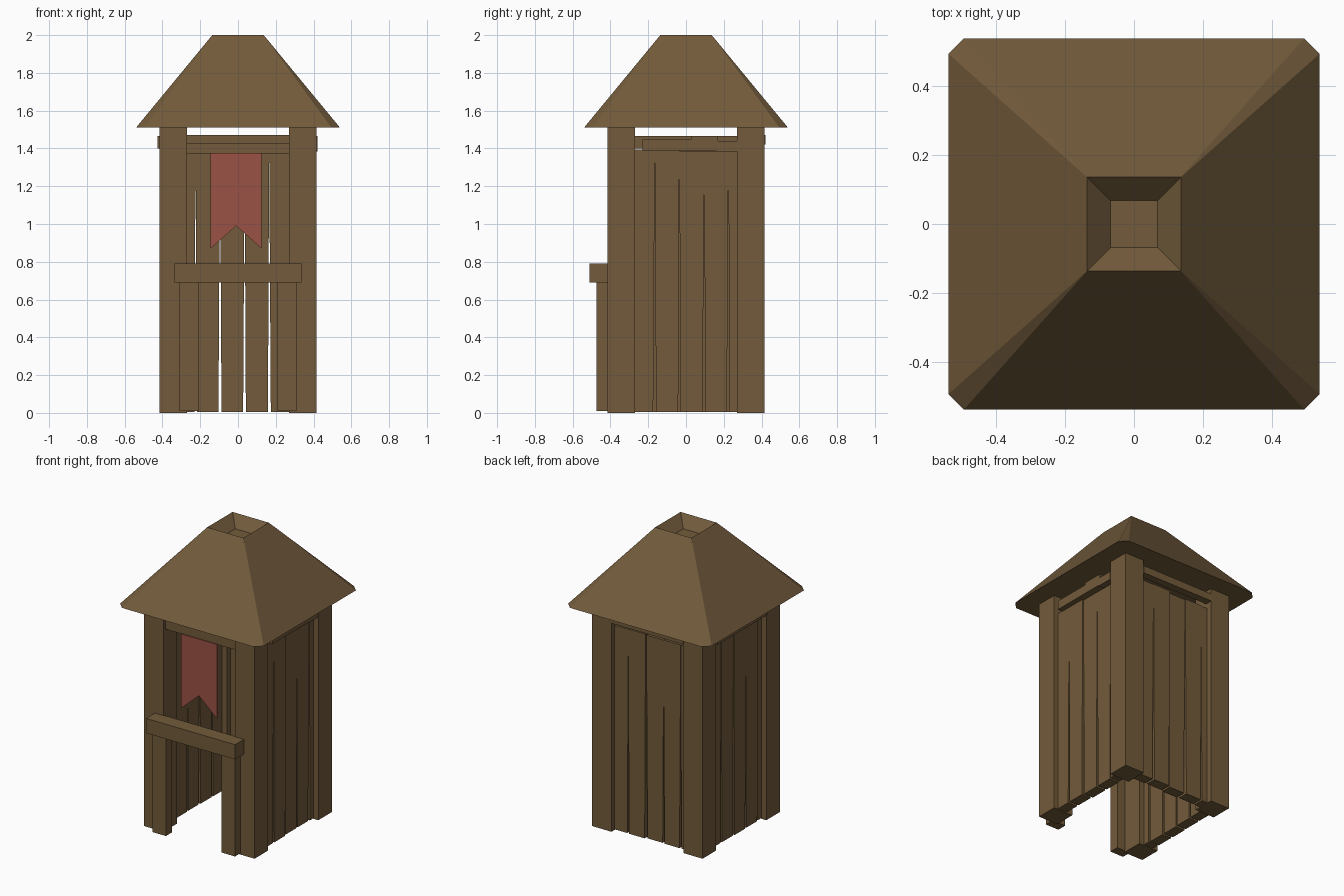
import bpy, bmesh, math, random
from mathutils import Matrix, Vector

random.seed(4)
if "Cube" in bpy.data.objects:
    bpy.data.objects.remove(bpy.data.objects["Cube"])


def material(name, rgb):
    mat = bpy.data.materials.new(name)
    mat.use_nodes = True
    color = (*rgb, 1)
    mat.diffuse_color = color
    bsdf = mat.node_tree.nodes["Principled BSDF"]
    bsdf.inputs["Base Color"].default_value = color
    bsdf.inputs["Roughness"].default_value = 0.9
    return mat


WOOD = material("brown wood", (0.169, 0.104, 0.044))
CLOTH = material("red cloth", (0.33, 0.085, 0.058))


def finish(name, bm, mat):
    bmesh.ops.recalc_face_normals(bm, faces=bm.faces)
    mesh = bpy.data.meshes.new(name)
    bm.to_mesh(mesh)
    bm.free()
    mesh.materials.append(mat)
    obj = bpy.data.objects.new(name, mesh)
    bpy.context.collection.objects.link(obj)
    return obj


def box(name, xs, ys, zs, turn=0, taper=1.0, mat=WOOD):
    """Box between limits, narrowed in x at the foot, turned about the z axis."""
    bm = bmesh.new()
    bmesh.ops.create_cube(bm, size=1)
    mid = sum(xs) / 2
    for v in bm.verts:
        foot = v.co.z < 0
        v.co = [lim[0] + (c + 0.5) * (lim[1] - lim[0])
                for c, lim in zip(v.co, (xs, ys, zs))]
        if foot:
            v.co.x = mid + (v.co.x - mid) * taper
    bm.transform(Matrix.Rotation(turn, 4, "Z"))
    return finish(name, bm, mat)


# Corner posts
for sx in (-1, 1):
    for sy in (-1, 1):
        box("corner_post", sorted((sx * 0.27, sx * 0.415)),
            sorted((sy * 0.27, sy * 0.415)), (0, 1.515))

# Plank walls on the back and both sides, with gaps that widen downwards
QUARTER = math.pi / 2
for side, turn in (("back", 0), ("left", -QUARTER), ("right", QUARTER)):
    edges = [-0.3, -0.225, -0.095, 0.035, 0.165, 0.3]
    for a, b in zip(edges, edges[1:]):
        shift = random.uniform(-0.006, 0.006)
        box(side + "_plank", (a, b), (0.31 + shift, 0.38 + shift),
            (0.005, 1.39 + shift), turn, random.uniform(0.86, 0.91))

# Top rails
box("back_rail", (-0.27, 0.27), (0.37, 0.42), (1.42, 1.47))
box("right_rail", (-0.27, 0.27), (0.36, 0.425), (1.40, 1.465), QUARTER)
for a, b, low, high in ((-0.04, 0.23, 1.39, 1.45), (-0.17, -0.03, 1.39, 1.465),
                        (-0.27, -0.16, 1.385, 1.44)):
    box("left_rail", (a, b), (0.36, 0.42), (low, high), -QUARTER)
box("front_beam", (-0.27, 0.27), (-0.395, -0.33), (1.37, 1.43))

# Doorway frame
for s in (-1, 1):
    box("door_jamb", sorted((s * 0.21, s * 0.31)), (-0.475, -0.41), (0.01, 0.7))
box("door_lintel", (-0.335, 0.335), (-0.51, -0.41), (0.69, 0.79))

# Swallow-tailed banner
bm = bmesh.new()
outline = [(-0.145, 1.375), (-0.145, 0.87), (-0.01, 0.99), (0.125, 0.87), (0.125, 1.375)]
face = bm.faces.new([bm.verts.new((x, -0.405, z)) for x, z in outline])
moved = bmesh.ops.extrude_face_region(bm, geom=[face])["geom"]
bmesh.ops.translate(bm, vec=(0, 0.006, 0),
                    verts=[g for g in moved if isinstance(g, bmesh.types.BMVert)])
finish("banner", bm, CLOTH)

# Hipped roof with clipped eave corners and a sunken top
bm = bmesh.new()


def square(half, z):
    return [bm.verts.new((half * x, half * y, z))
            for x, y in ((1, 1), (-1, 1), (-1, -1), (1, -1))]


eave = []
for k in range(4):
    spin = Matrix.Rotation(k * QUARTER, 3, "Z")
    eave += [bm.verts.new(spin @ Vector(p))
             for p in ((0.54, 0.495, 1.51), (0.495, 0.54, 1.51))]
rim, pit = square(0.136, 2.0), square(0.068, 1.93)
for k in range(4):
    n = (k + 1) % 4
    bm.faces.new((eave[2 * k], eave[2 * k + 1], rim[k]))
    bm.faces.new((eave[2 * k + 1], eave[2 * n], rim[n], rim[k]))
    bm.faces.new((rim[k], rim[n], pit[n], pit[k]))
bm.faces.new(pit)
bm.faces.new(eave)
finish("roof", bm, WOOD)
